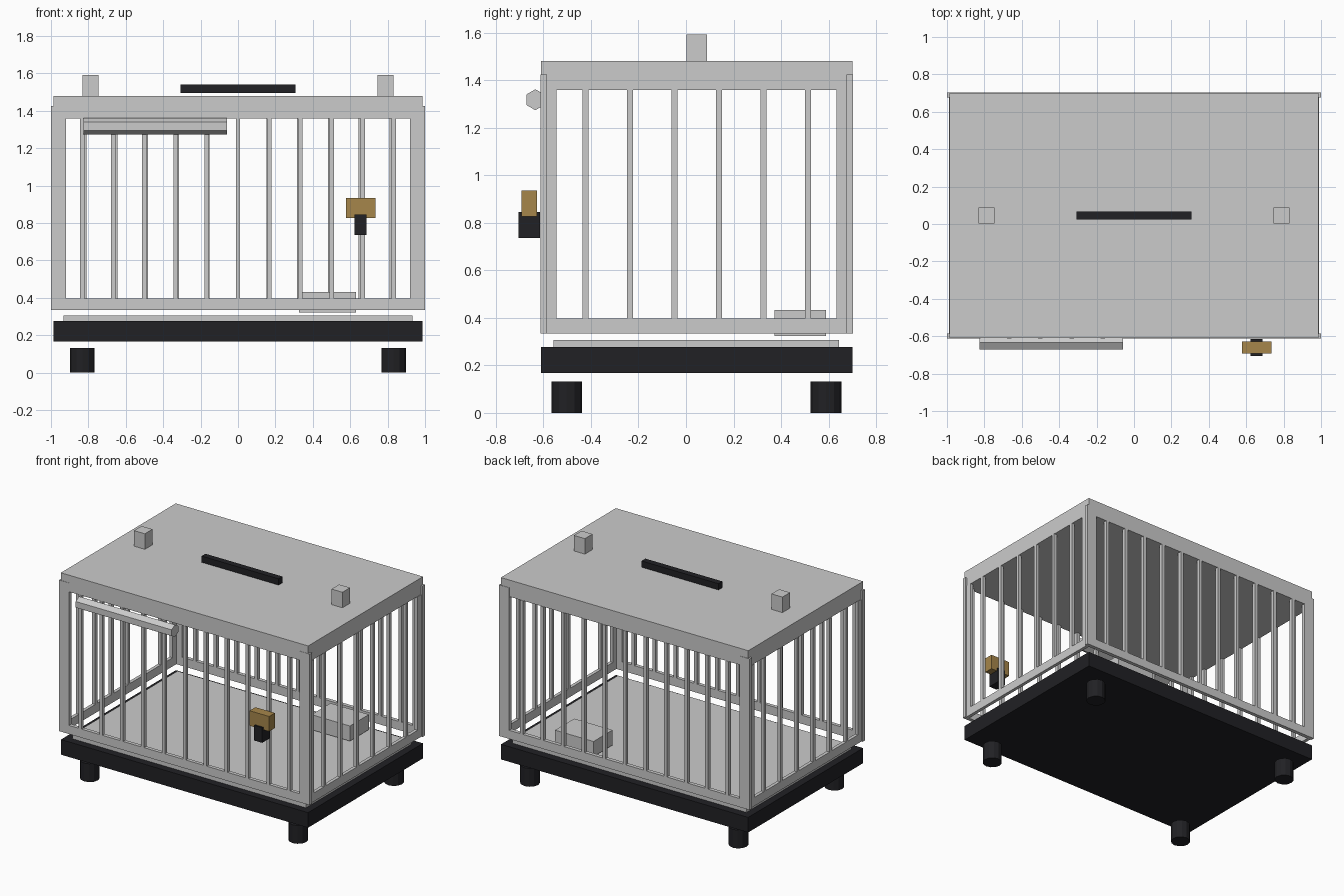
import bpy, bmesh, math
from mathutils import Matrix

if "Cube" in bpy.data.objects:
    bpy.data.objects.remove(bpy.data.objects["Cube"])


def material(name, color):
    m = bpy.data.materials.new(name)
    m.diffuse_color = color
    m.use_nodes = True
    m.node_tree.nodes["Principled BSDF"].inputs["Base Color"].default_value = m.diffuse_color
    return m


BLACK = material("black_plastic", (0.015, 0.015, 0.018, 1))
BRASS = material("brass", (0.38, 0.24, 0.07, 1))
CLEAR = material("clear_plastic", (0.75, 0.77, 0.77, 0.5))
FRONT, BACK, MID = -0.61, 0.70, 0.045
T = 0.024           # sheet and bar thickness
LOW, SILL, EAVE = 0.335, 0.397, 1.36


def finish(name, bm, mat=None):
    mesh = bpy.data.meshes.new(name)
    bm.to_mesh(mesh)
    bm.free()
    ob = bpy.data.objects.new(name, mesh)
    bpy.context.collection.objects.link(ob)
    if mat:
        mesh.materials.append(mat)
    return ob


def add_box(bm, x, y, z):
    size = [b - a for a, b in (x, y, z)]
    mid = [(a + b) / 2 for a, b in (x, y, z)]
    bmesh.ops.create_cube(bm, size=1, matrix=Matrix.Translation(mid) @ Matrix.Diagonal((*size, 1)))


def box(name, x, y, z, mat=None):
    bm = bmesh.new()
    add_box(bm, x, y, z)
    return finish(name, bm, mat)


def prism(name, sides, radius, depth, matrix, mat=None):
    bm = bmesh.new()
    bmesh.ops.create_cone(bm, cap_ends=True, segments=sides, radius1=radius,
                          radius2=radius, depth=depth, matrix=matrix)
    return finish(name, bm, mat)


# Base, floor tray and roof
box("base", (-0.986, 0.986), (FRONT, BACK), (0.168, 0.277), BLACK)
box("floor_tray", (-0.933, 0.933), (-0.557, 0.643), (0.277, 0.307))
box("roof", (-0.987, 0.987), (FRONT, BACK), (EAVE, 1.48))

# Casters
for sx, side in ((-1, "left"), (1, "right")):
    for y, end in ((-0.502, "front"), (0.59, "back")):
        prism(f"{end}_{side}_caster", 12, 0.065, 0.132,
              Matrix.Translation((sx * 0.832, y, 0.066)), BLACK)

# Front and back barred panels: posts, sill and bars
for name, y, step in (("front", (FRONT - 0.002, FRONT + T), 2.0 / 12),
                      ("back", (BACK - T, BACK + 0.003), 1.97 / 12)):
    bm = bmesh.new()
    for s in (-1, 1):
        add_box(bm, sorted((s * 1.0, s * 0.92)), y, (LOW, 1.425))
    add_box(bm, (-0.92, 0.92), y, (LOW, SILL))
    finish(name + "_frame", bm)
    bm = bmesh.new()
    for k in range(-5, 6):
        add_box(bm, (k * step - T / 2, k * step + T / 2), y, (SILL, EAVE))
    finish(name + "_bars", bm)

# Side barred panels
for s, name in ((-1, "left"), (1, "right")):
    x = sorted((s * 0.99, s * (0.99 - T)))
    bm = bmesh.new()
    for y in ((FRONT + T, -0.545), (0.634, BACK - T)):
        add_box(bm, x, y, (LOW, EAVE))
    add_box(bm, x, (-0.545, 0.634), (LOW, SILL))
    finish(name + "_frame", bm)
    bm = bmesh.new()
    for k in range(6):
        y = MID + (k - 2.5) * 0.1873
        add_box(bm, x, (y - T / 2, y + T / 2), (SILL, EAVE))
    finish(name + "_bars", bm)

# Carry handle and roof lugs
box("carry_handle", (-0.307, 0.307), (0.024, 0.068), (1.495, 1.54), BLACK)
for s, name in ((-1, "left"), (1, "right")):
    box(name + "_roof_lug", sorted((s * 0.745, s * 0.832)), (0.002, 0.089), (1.48, 1.592))

# Hexagonal rod on the front
prism("front_rod", 6, 0.044, 0.766,
      Matrix.Translation((-0.442, -0.634, 1.318)) @ Matrix.Rotation(math.pi / 2, 4, 'Y')
      @ Matrix.Rotation(math.pi / 2, 4, 'Z'))

# Door latch
box("latch_plate", (0.578, 0.734), (-0.693, -0.627), (0.827, 0.935), BRASS)
box("latch_grip", (0.623, 0.687), (-0.705, -0.615), (0.737, 0.846), BLACK)

# Water dish
box("water_dish", (0.325, 0.632), (0.373, 0.59), (0.323, 0.432), CLEAR)
